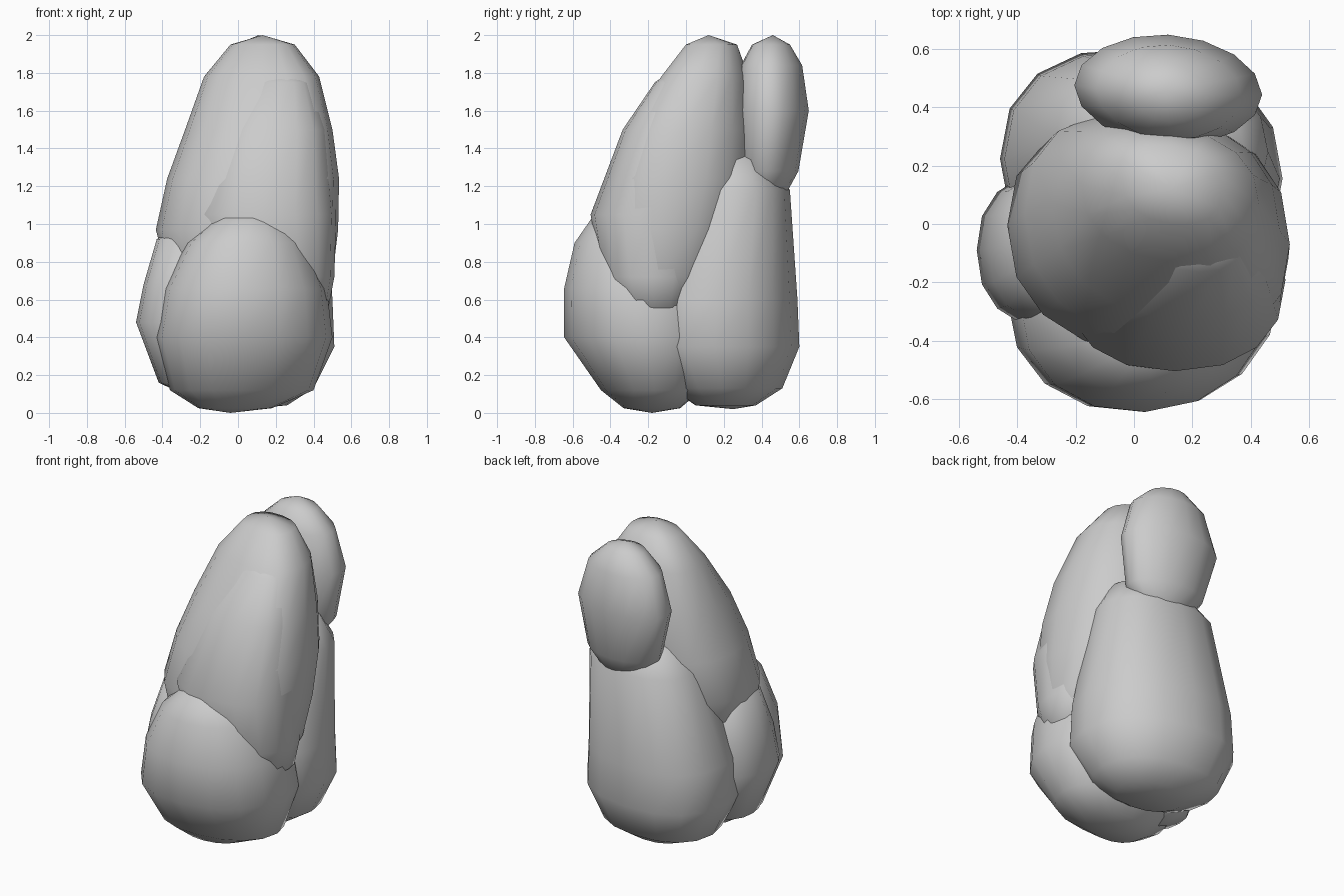
import bpy, bmesh
from math import sin, cos, pi, copysign, radians

SIDES = 16


def lump(name, bottom, rings, top, power=2.3, skew=0.0):
    """Rounded stone lofted through rings (z, xmin, xmax, ymin, ymax) between two tips."""
    bm = bmesh.new()

    def curve(v):
        return copysign(abs(v) ** (2 / power), v)

    loops = []
    for z, x0, x1, y0, y1 in rings:
        loop = []
        for i in range(SIDES):
            a = 2 * pi * i / SIDES
            dx = (x1 - x0) / 2 * curve(cos(a))
            dy = (y1 - y0) / 2 * curve(sin(a)) + skew * dx
            loop.append(bm.verts.new(((x0 + x1) / 2 + dx, (y0 + y1) / 2 + dy, z)))
        loops.append(loop)
    low, high = bm.verts.new(bottom), bm.verts.new(top)
    for i in range(SIDES):
        j = (i + 1) % SIDES
        bm.faces.new((low, loops[0][j], loops[0][i]))
        bm.faces.new((high, loops[-1][i], loops[-1][j]))
        for a, b in zip(loops, loops[1:]):
            bm.faces.new((a[i], a[j], b[j], b[i]))
    bmesh.ops.recalc_face_normals(bm, faces=bm.faces)
    mesh = bpy.data.meshes.new(name)
    bm.to_mesh(mesh)
    bm.free()
    obj = bpy.data.objects.new(name, mesh)
    bpy.context.collection.objects.link(obj)
    bpy.ops.object.select_all(action='DESELECT')
    obj.select_set(True)
    bpy.context.view_layer.objects.active = obj
    bpy.ops.object.shade_smooth_by_angle(angle=radians(60))
    return obj


# Tall leaning main stone
lump("main_stone", (0.08, -0.12, 0.42), [
    (0.54, -0.22, 0.42, -0.34, 0.08),
    (0.72, -0.37, 0.50, -0.42, 0.22),
    (0.97, -0.435, 0.53, -0.455, 0.33),
    (1.24, -0.375, 0.535, -0.41, 0.38),
    (1.50, -0.28, 0.50, -0.32, 0.37),
    (1.78, -0.18, 0.43, -0.13, 0.33),
    (1.95, -0.04, 0.30, 0.00, 0.27)], (0.13, 0.12, 2.0), 2.35, -0.12)

# Slab lying on the front right of the main stone
lump("front_slab", (0.2, -0.20, 0.42), [
    (0.56, 0.00, 0.48, -0.37, 0.03),
    (0.72, -0.14, 0.51, -0.45, 0.09),
    (1.05, -0.24, 0.52, -0.505, 0.12),
    (1.50, -0.10, 0.475, -0.335, 0.14),
    (1.75, 0.06, 0.39, -0.165, 0.10)], (0.22, -0.05, 1.83))

# Low boulder at the front
lump("front_boulder", (-0.04, -0.18, 0.0), [
    (0.025, -0.21, 0.18, -0.33, -0.03),
    (0.12, -0.36, 0.40, -0.45, 0.08),
    (0.40, -0.435, 0.50, -0.645, 0.18),
    (0.66, -0.39, 0.47, -0.645, 0.14),
    (0.90, -0.27, 0.37, -0.59, 0.02),
    (1.03, -0.12, 0.24, -0.50, -0.15)], (0.06, -0.34, 1.08), 2.15, 0.05)

# Broad tapering stone at the back
lump("back_stone", (0.05, 0.25, 0.02), [
    (0.04, -0.16, 0.26, 0.05, 0.37),
    (0.13, -0.36, 0.40, -0.08, 0.51),
    (0.35, -0.46, 0.51, -0.22, 0.60),
    (0.60, -0.445, 0.50, -0.21, 0.59),
    (1.18, -0.27, 0.46, 0.00, 0.55),
    (1.34, -0.13, 0.38, 0.08, 0.45)], (0.1, 0.28, 1.42), 2.25, -0.07)

# Small egg-shaped stone on top of the back
lump("top_stone", (0.14, 0.44, 1.10), [
    (1.16, 0.00, 0.29, 0.35, 0.53),
    (1.28, -0.12, 0.39, 0.28, 0.595),
    (1.60, -0.205, 0.44, 0.27, 0.65),
    (1.84, -0.13, 0.37, 0.29, 0.615),
    (1.95, -0.01, 0.25, 0.35, 0.55)], (0.11, 0.46, 2.0), 1.95, -0.05)

# Narrow stone wedged on the left side
lump("left_stone", (-0.25, -0.08, 0.08), [
    (0.16, -0.42, -0.05, -0.27, 0.10),
    (0.48, -0.54, 0.00, -0.36, 0.18),
    (0.68, -0.50, 0.00, -0.35, 0.18),
    (0.92, -0.43, -0.02, -0.28, 0.14)], (-0.25, -0.05, 1.02))
